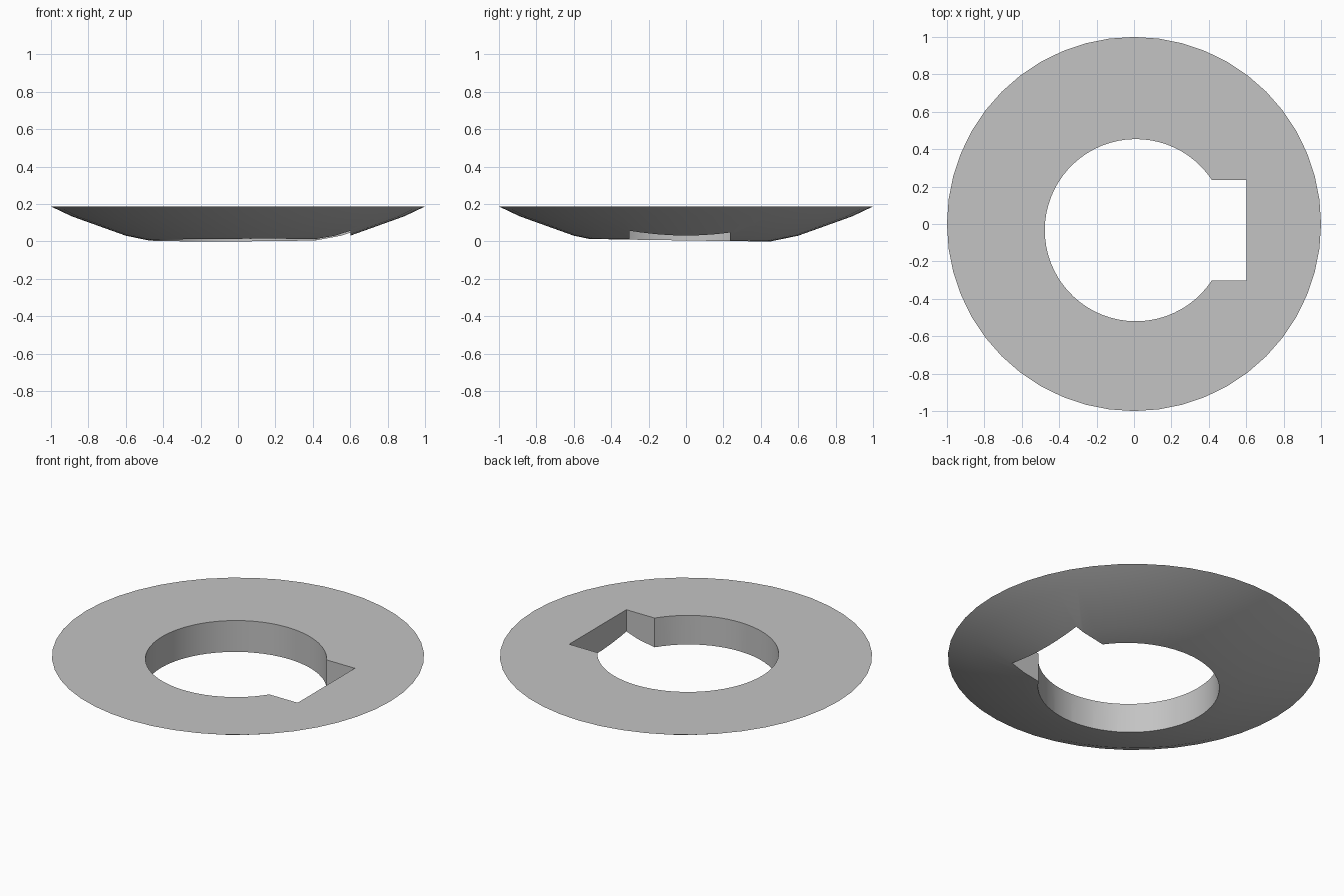
import bpy, bmesh, math

if "Cube" in bpy.data.objects:
    bpy.data.objects.remove(bpy.data.objects["Cube"], do_unlink=True)

grey = bpy.data.materials.new("plain_grey")
grey.use_nodes = True
grey.diffuse_color = (0.55, 0.55, 0.55, 1)
grey.node_tree.nodes["Principled BSDF"].inputs["Base Color"].default_value = grey.diffuse_color


def add_object(name, bm):
    bmesh.ops.recalc_face_normals(bm, faces=bm.faces)
    mesh = bpy.data.meshes.new(name)
    bm.to_mesh(mesh)
    bm.free()
    mesh.materials.append(grey)
    obj = bpy.data.objects.new(name, mesh)
    bpy.context.collection.objects.link(obj)
    return obj


# Shallow domed disc: stacked rings closed by a flat top and a small base
SIDES = 48
PROFILE = [(0.3, -0.031), (0.6, 0.031), (0.89, 0.135), (1.0, 0.187)]
bm = bmesh.new()
rings = [[bm.verts.new((r * math.cos(math.tau * i / SIDES),
                        r * math.sin(math.tau * i / SIDES), z))
          for i in range(SIDES)] for r, z in PROFILE]
for low, high in zip(rings, rings[1:]):
    for i in range(SIDES):
        j = (i + 1) % SIDES
        bm.faces.new((low[i], low[j], high[j], high[i]))
bm.faces.new(rings[0])
bm.faces.new(rings[-1])
disc = add_object("domed_ring", bm)

# Keyhole cutter: offset round bore with a rectangular slot on the +x side
CX, CY, BORE, HALF_SLOT, SLOT_END = 0.01, -0.033, 0.487, 0.268, 0.602
STEPS = 56
start = math.asin(HALF_SLOT / BORE)
sweep = math.tau - 2 * start
outline = [(CX + BORE * math.cos(start + sweep * i / STEPS),
            CY + BORE * math.sin(start + sweep * i / STEPS))
           for i in range(STEPS + 1)]
outline += [(SLOT_END, CY - HALF_SLOT), (SLOT_END, CY + HALF_SLOT)]
bm = bmesh.new()
base = bm.faces.new([bm.verts.new((x, y, -0.3)) for x, y in outline])
top = bmesh.ops.extrude_face_region(bm, geom=[base], use_keep_orig=True)
bmesh.ops.translate(bm, vec=(0, 0, 0.8),
                    verts=[g for g in top["geom"] if isinstance(g, bmesh.types.BMVert)])
cutter = add_object("keyhole_cutter", bm)
cutter.hide_render = True

# Cut the keyhole, then drop the helper
cut = disc.modifiers.new("keyhole", "BOOLEAN")
cut.operation = "DIFFERENCE"
cut.solver = "EXACT"
cut.object = cutter
bpy.ops.object.select_all(action="DESELECT")
disc.select_set(True)
bpy.context.view_layer.objects.active = disc
bpy.ops.object.modifier_apply(modifier=cut.name)
bpy.data.objects.remove(cutter, do_unlink=True)

# Smooth the dome and bore while keeping rims and slot corners crisp
bpy.ops.object.shade_smooth_by_angle(angle=math.radians(20))
